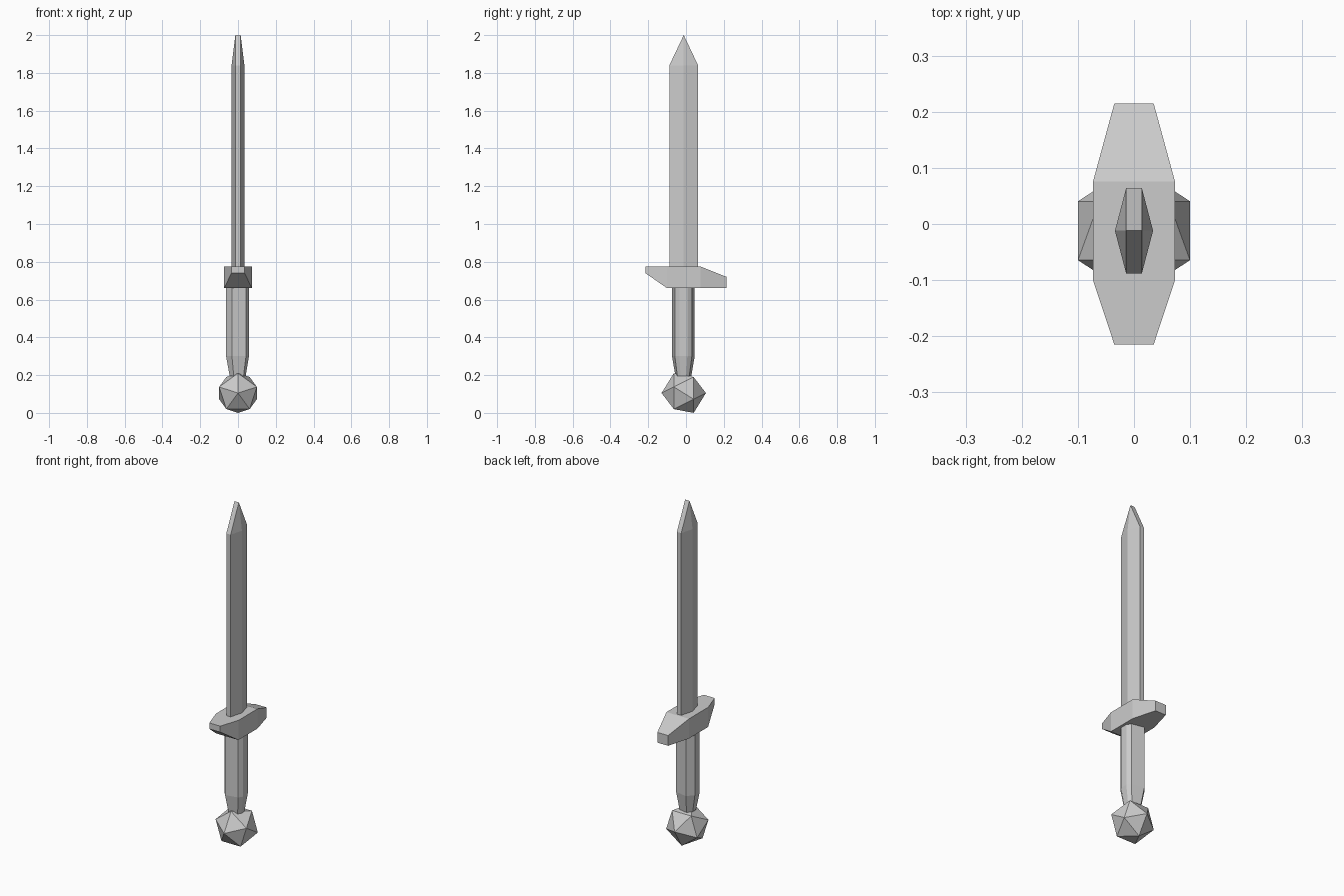
import bpy, bmesh
from mathutils import Matrix, Vector

if "Cube" in bpy.data.objects:
    bpy.data.objects.remove(bpy.data.objects["Cube"])

CY = -0.012  # long axis of blade, grip and pommel


def finish(name, bm):
    bmesh.ops.remove_doubles(bm, verts=bm.verts, dist=1e-5)
    bmesh.ops.recalc_face_normals(bm, faces=bm.faces)
    mesh = bpy.data.meshes.new(name)
    bm.to_mesh(mesh)
    bm.free()
    bpy.context.collection.objects.link(bpy.data.objects.new(name, mesh))


def loft(name, rings, cap_end=True):
    """Skin matching rings of points, closing the ends."""
    bm = bmesh.new()
    loops = [[bm.verts.new(p) for p in ring] for ring in rings]
    for a, b in zip(loops, loops[1:]):
        for i in range(len(a)):
            j = (i + 1) % len(a)
            bm.faces.new((a[i], a[j], b[j], b[i]))
    bm.faces.new(loops[0])
    if cap_end:
        bm.faces.new(loops[-1])
    finish(name, bm)


# Blade: six-sided section with a middle ridge, pinched to a short line at the tip
def blade_ring(ridge, half_depth, z):
    e = 0.014
    return [(ridge, CY, z), (e, CY + half_depth, z), (-e, CY + half_depth, z),
            (-ridge, CY, z), (-e, CY - half_depth, z), (e, CY - half_depth, z)]


loft("blade", [blade_ring(0.034, 0.076, 0.74), blade_ring(0.034, 0.076, 1.84),
               blade_ring(0.014, 0, 2.0)], cap_end=False)

# Guard: rectangles along y, one arm sloping up and the other down
guard = [(-0.215, 0.035, 0.74, 0.775), (-0.10, 0.073, 0.66, 0.775),
         (0.076, 0.073, 0.66, 0.775), (0.215, 0.035, 0.66, 0.72)]
loft("guard", [[(-w, y, lo), (w, y, lo), (w, y, hi), (-w, y, hi)]
               for y, w, lo, hi in guard])

# Grip: flattened octagon, mirrored in y, narrowing at the pommel
half = [(-0.032, -0.060), (0.042, -0.045), (0.058, -0.021)]
left = (-0.063, -0.022)
section = [left] + half + [(x, -y) for x, y in reversed(half)] + [(left[0], -left[1])]


def grip_ring(s, z):
    return [(x * s, CY - 0.002 + y * s, z) for x, y in section]


loft("grip", [grip_ring(0.7, 0.195), grip_ring(1, 0.30), grip_ring(1, 0.68)])

# Pommel: icosahedron with its corner axis along y
bm = bmesh.new()
turn = Matrix(((0, -1, 0), (0, 0, 1), (-1, 0, 0))).to_4x4()
bmesh.ops.create_icosphere(bm, subdivisions=1, radius=0.1174,
                           matrix=Matrix.Translation(Vector((0, CY, 0.105))) @ turn)
finish("pommel", bm)
